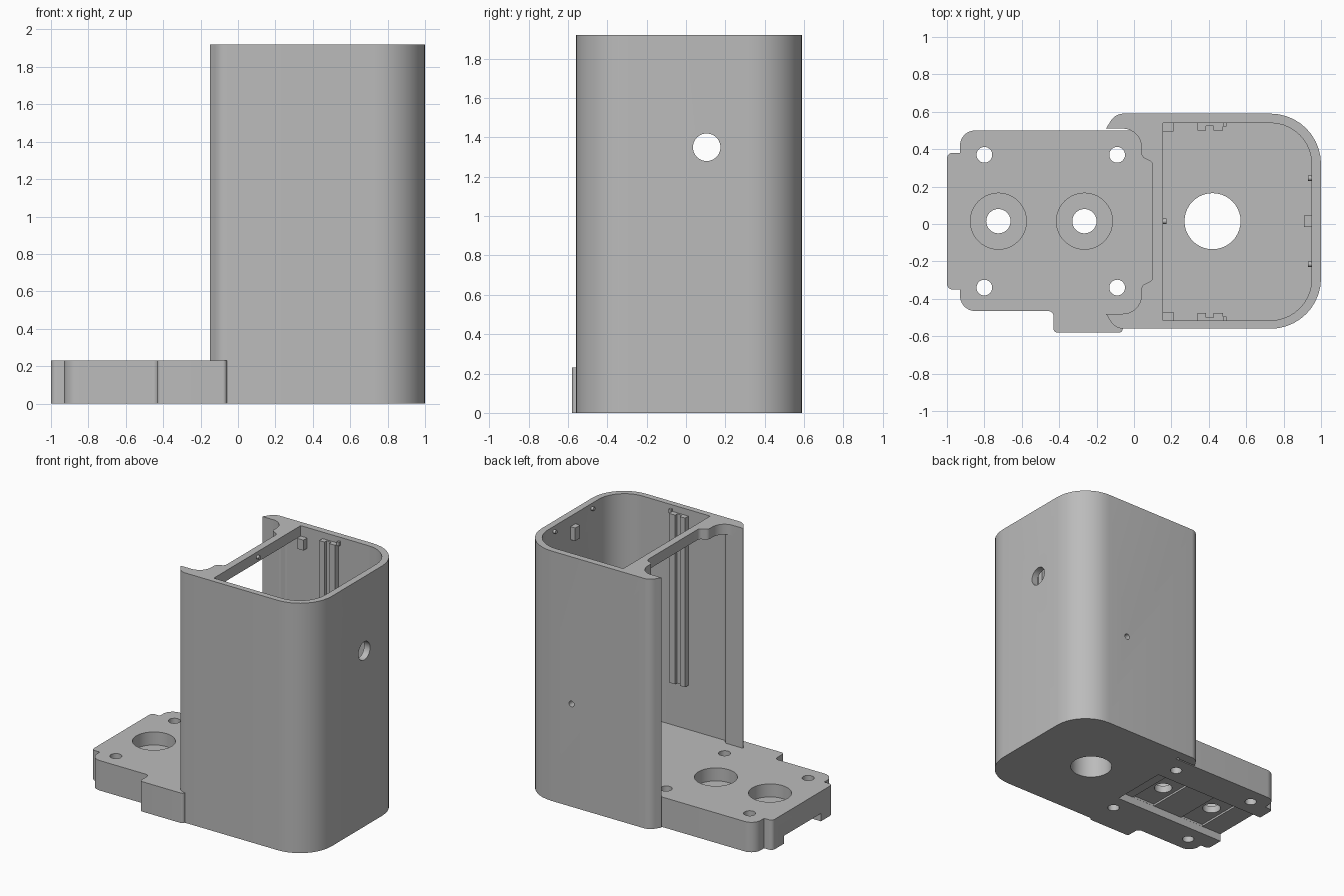
import bpy, bmesh, math
from mathutils import Vector

if "Cube" in bpy.data.objects:
    bpy.data.objects.remove(bpy.data.objects["Cube"], do_unlink=True)

grey = bpy.data.materials.new("plain_grey")
grey.use_nodes = True
grey.diffuse_color = (0.5, 0.5, 0.5, 1)
grey.node_tree.nodes["Principled BSDF"].inputs["Base Color"].default_value = (0.5, 0.5, 0.5, 1)


def rounded(points, steps=10):
    """Replace each (x, y, radius) corner with a tangent arc."""
    out = []
    n = len(points)
    for i, p in enumerate(points):
        c = Vector(p[:2])
        r = p[2] if len(p) > 2 else 0
        if not r:
            out.append(c)
            continue
        a = (Vector(points[i - 1][:2]) - c).normalized()
        b = (Vector(points[(i + 1) % n][:2]) - c).normalized()
        half = a.angle(b) / 2
        centre = c + (a + b).normalized() * (r / math.sin(half))
        start = c + a * (r / math.tan(half)) - centre
        end = c + b * (r / math.tan(half)) - centre
        turn = math.atan2(start.x * end.y - start.y * end.x, start.dot(end))
        for k in range(steps + 1):
            t = turn * k / steps
            out.append(centre + Vector((start.x * math.cos(t) - start.y * math.sin(t),
                                        start.x * math.sin(t) + start.y * math.cos(t))))
    return out


def prism(name, points, z0, z1):
    bm = bmesh.new()
    face = bm.faces.new([bm.verts.new((p.x, p.y, z0)) for p in rounded(points)])
    ext = bmesh.ops.extrude_face_region(bm, geom=[face])
    bmesh.ops.translate(bm, vec=(0, 0, z1 - z0),
                        verts=[v for v in ext["geom"] if isinstance(v, bmesh.types.BMVert)])
    bmesh.ops.recalc_face_normals(bm, faces=bm.faces)
    mesh = bpy.data.meshes.new(name)
    bm.to_mesh(mesh)
    bm.free()
    mesh.materials.append(grey)
    ob = bpy.data.objects.new(name, mesh)
    bpy.context.collection.objects.link(ob)
    return ob


def box(name, x0, x1, y0, y1, z0, z1):
    return prism(name, [(x0, y0), (x1, y0), (x1, y1), (x0, y1)], z0, z1)


def cylinder(name, centre, radius, length, axis="Z"):
    rot = {"Z": (0, 0, 0), "X": (0, math.pi / 2, 0), "Y": (math.pi / 2, 0, 0)}[axis]
    bpy.ops.mesh.primitive_cylinder_add(vertices=40, radius=radius, depth=length,
                                        location=centre, rotation=rot)
    ob = bpy.context.object
    ob.name = name
    ob.data.materials.append(grey)
    return ob


def combine(target, tool, operation="DIFFERENCE"):
    mod = target.modifiers.new("combine", "BOOLEAN")
    mod.operation = operation
    mod.solver = "EXACT"
    mod.object = tool
    tool.hide_render = True
    bpy.context.view_layer.objects.active = target
    bpy.ops.object.modifier_apply(modifier=mod.name)
    bpy.data.objects.remove(tool, do_unlink=True)


MID = 0.015          # centre line of the model in y
BASE = 0.23          # base thickness
TOP = 1.92           # tower height

# Base plate, with side tab and tower floor in one outline
base = prism("base_plate", [
    (-1, -0.35, 0.03), (-0.93, -0.35), (-0.93, -0.465, 0.08), (-0.43, -0.465, 0.03),
    (-0.43, -0.58, 0.02), (-0.06, -0.58, 0.02), (-0.06, -0.5), (0.02, -0.5),
    (0.02, -0.54), (0.97, -0.54, 0.24), (0.97, 0.57, 0.24), (0.02, 0.57),
    (0.02, 0.5), (-0.93, 0.5, 0.08), (-0.93, 0.38), (-1, 0.38, 0.03)], 0, BASE)

# Underside channel and cross slots
combine(base, box("channel_cut", -1.1, -0.03, -0.21, 0.24, -0.1, 0.06))
for x in (-0.725, -0.265):
    combine(base, box("slot_cut", x - 0.1, x + 0.1, -0.209, 0.239, -0.1, 0.075))
    combine(base, cylinder("counterbore_cut", (x, MID, BASE), 0.15, 0.2))
    combine(base, cylinder("bolt_cut", (x, MID, 0), 0.065, 1))

# Corner screw holes and the floor opening
for x in (-0.8, -0.09):
    for y in (MID - 0.355, MID + 0.355):
        combine(base, cylinder("screw_cut", (x, y, 0), 0.042, 1))
combine(base, cylinder("floor_cut", (0.42, MID, 0), 0.15, 1))

# Tower shell, open on one side
shell = prism("tower_shell", [
    (-0.15, -0.48), (-0.1, -0.56, 0.08), (1, -0.56, 0.27), (1, 0.59, 0.27),
    (-0.1, 0.59, 0.08), (-0.15, 0.51), (0, 0.51, 0.02), (0.03, 0.54, 0.02),
    (0.95, 0.54, 0.22), (0.95, -0.515, 0.22), (0.03, -0.515, 0.02), (0, -0.48, 0.02)],
    0, TOP)

# Top cross frame with scooped corners
frame = prism("top_frame", [
    (-0.13, -0.48), (-0.09, -0.54), (0.155, -0.54), (0.155, 0.57), (-0.09, 0.57),
    (-0.13, 0.51), (0.04, 0.51, 0.1), (0.04, 0.36, 0.03), (0.1, 0.33, 0.03),
    (0.1, -0.3, 0.03), (0.04, -0.33, 0.03), (0.04, -0.48, 0.1)], TOP - 0.08, TOP)
combine(shell, frame, "UNION")

# Side port and small rear hole
combine(shell, cylinder("port_cut", (1, 0.105, 1.35), 0.07, 0.3, "X"))
combine(shell, cylinder("pin_cut", (0.56, 0.57, 0.79), 0.022, 0.2, "Y"))

# Inner guide rails, corner stops and snap bumps on both side walls
parts = [base, shell]
for label, wall, s in (("back", 0.54, -1), ("front", -0.515, 1)):
    def inner(name, x0, x1, depth, z0, z1):
        y0, y1 = sorted((wall - s * 0.01, wall + s * depth))
        parts.append(box(label + name, x0, x1, y0, y1, z0, z1))
    inner("_rail_a", 0.34, 0.385, 0.04, 0.57, 1.87)
    inner("_rail_b", 0.425, 0.475, 0.04, 0.57, 1.87)
    inner("_rail_web", 0.385, 0.425, 0.015, 0.57, 1.87)
    inner("_corner_stop", 0.155, 0.21, 0.045, 1.76, 1.84)
    inner("_snap_bump", 0.475, 0.495, 0.02, 1.86, 1.89)

# End wall stop and bumps
parts.append(box("end_stop", 0.91, 0.96, -0.015, 0.045, 1.74, 1.84))
for x, y in ((0.945, 0.245), (0.945, -0.215), (0.16, MID)):
    parts.append(cylinder("end_bump", (x, y, 1.88), 0.014, 0.03, "X"))

# Smooth the rounded walls and keep the edges sharp
bpy.ops.object.select_all(action="DESELECT")
for ob in parts:
    ob.select_set(True)
bpy.context.view_layer.objects.active = base
bpy.ops.object.shade_smooth_by_angle(angle=math.radians(30))
